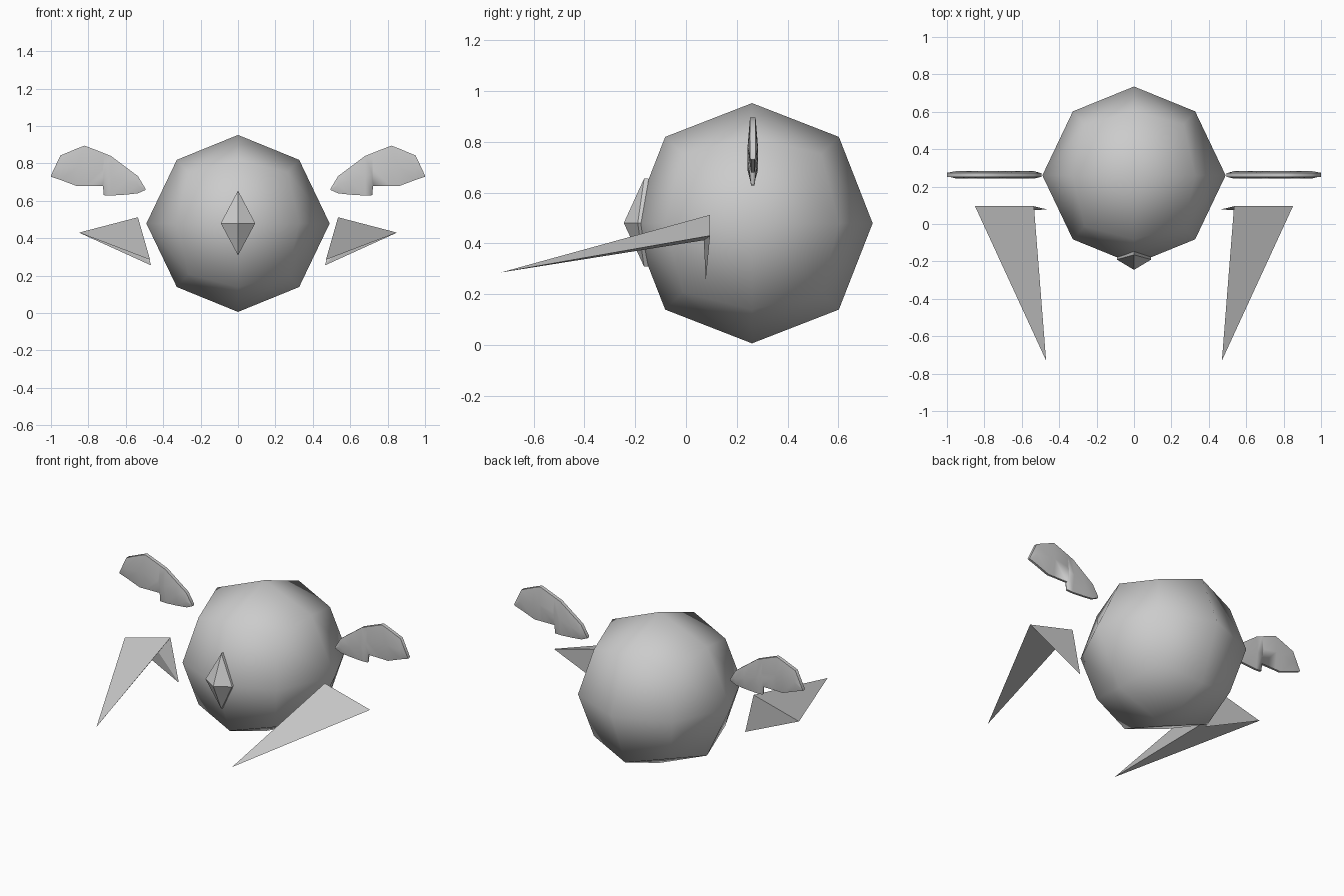
import bpy, bmesh
from mathutils import Vector

if "Cube" in bpy.data.objects:
    bpy.data.objects.remove(bpy.data.objects["Cube"])


def make(name, verts, faces, smooth=None):
    me = bpy.data.meshes.new(name)
    me.from_pydata(verts, [], faces)
    bm = bmesh.new()
    bm.from_mesh(me)
    bmesh.ops.recalc_face_normals(bm, faces=bm.faces)
    bm.to_mesh(me)
    bm.free()
    ob = bpy.data.objects.new(name, me)
    bpy.context.collection.objects.link(ob)
    if smooth:
        bpy.ops.object.select_all(action='DESELECT')
        ob.select_set(True)
        bpy.context.view_layer.objects.active = ob
        bpy.ops.object.shade_smooth_by_angle(angle=smooth)
    return ob


def mirrored(name, verts, faces, smooth=None):
    for side, s in (("right", 1), ("left", -1)):
        make(f"{side}_{name}", [(s * x, y, z) for x, y, z in verts], faces, smooth)


# Body: once-subdivided cube rounded into a 24-quad ball
bm = bmesh.new()
bmesh.ops.create_cube(bm, size=2)
bmesh.ops.subdivide_edges(bm, edges=bm.edges[:], cuts=1, use_grid_fill=True)
for v in bm.verts:
    n = sum(abs(c) > 0.5 for c in v.co)
    k = {1: Vector((.49, .475, .473)), 2: Vector((.327, .342, .34)),
         3: Vector((.265, .272, .272))}[n]
    v.co = Vector((v.co.x * k.x, v.co.y * k.y + .26, v.co.z * k.z + .479))
me = bpy.data.meshes.new("body")
bm.to_mesh(me)
bm.free()
body = bpy.data.objects.new("body", me)
bpy.context.collection.objects.link(body)
me.shade_smooth()

# Nose: four-sided diamond with a short skirt into the body
rim = [(0, -.165, .655), (.092, -.19, .48), (0, -.165, .308), (-.092, -.19, .48)]
back = [(x, y + .018, z) for x, y, z in rim]
faces = [(i, (i + 1) % 4, 8) for i in range(4)]
faces += [(i, (i + 1) % 4, 4 + (i + 1) % 4, 4 + i) for i in range(4)]
make("nose", rim + back + [(0, -.245, .48)], faces + [(4, 5, 6, 7)])

# Hands: thin mitts, lofted from top and bottom edges with a swollen middle
cols = [(.495, .665, .658), (.535, .732, .64), (.60, .78, .633), (.68, .84, .628),
        (.718, .855, .63), (.722, .857, .68), (.82, .895, .679), (.86, .88, .678),
        (.95, .842, .712), (1.0, .735, .729)]
verts = []
for i, (x, top, bot) in enumerate(cols):
    fat = .008 if i in (0, 9) else .02
    mid = (top + bot) / 2
    for z, h in ((top, .011), (mid, fat), (bot, .007)):
        verts.append((x, .263 - h, z))
    for z, h in ((bot, .007), (mid, fat), (top, .011)):
        verts.append((x, .263 + h, z))
faces = [(6 * i + j, 6 * i + (j + 1) % 6, 6 * i + 6 + (j + 1) % 6, 6 * i + 6 + j)
         for i in range(len(cols) - 1) for j in range(6)]
faces += [tuple(range(6)), tuple(range(len(verts) - 6, len(verts)))]
mirrored("hand", verts, faces, 0.9)

# Feet: long pointed top face folded down at the heel, with a hollow underside
foot = [(.535, .095, .512), (.85, .095, .43), (.47, -.73, .285),
        (.465, .078, .255), (.60, .07, .412)]
mirrored("foot", foot, [(0, 1, 2), (0, 3, 1), (0, 2, 4), (1, 4, 2), (0, 4, 3), (1, 3, 4)])
